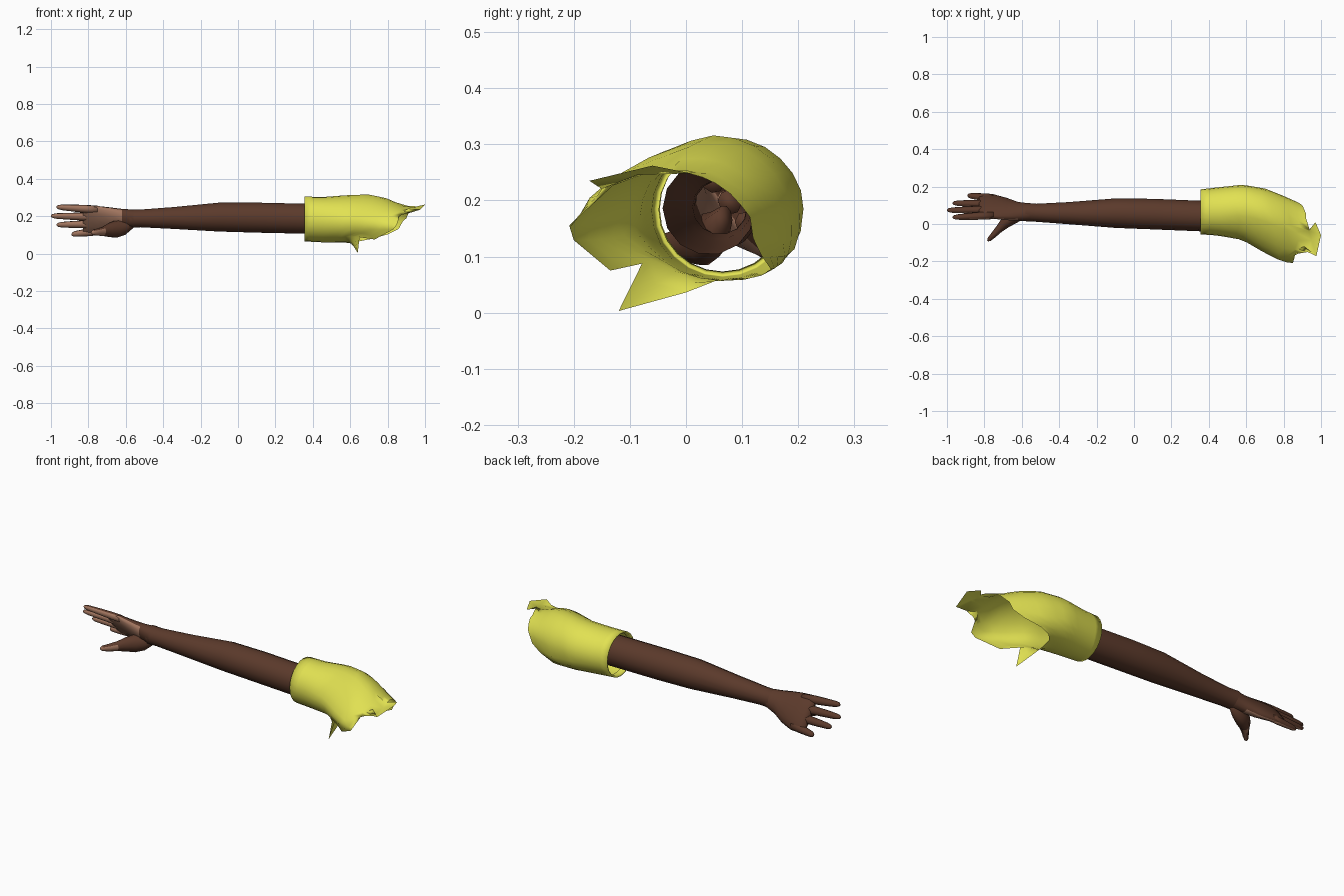
import bpy
import bmesh
from math import sin, cos, pi, radians
from mathutils import Vector

if "Cube" in bpy.data.objects:
    bpy.data.objects.remove(bpy.data.objects["Cube"])


def material(name, rgb):
    mat = bpy.data.materials.new(name)
    mat.use_nodes = True
    color = (*rgb, 1)
    mat.diffuse_color = color
    mat.node_tree.nodes["Principled BSDF"].inputs["Base Color"].default_value = color
    return mat


skin = material("brown skin", (0.105, 0.042, 0.024))
palm_skin = material("light palm skin", (0.36, 0.18, 0.115))
cloth = material("yellow cloth", (0.76, 0.76, 0.085))

# Tilted hand frame: across the knuckles, and out of the palm
ACROSS = Vector((0, 0.62, -0.78))
PALM = Vector((0, -0.78, -0.62))


def loft(name, rings, mats, cap_start=False, cap_end=False, palm_side=None):
    """Skin a list of equal-length point rings into one smooth object."""
    bm = bmesh.new()
    rows = [[bm.verts.new(p) for p in ring] for ring in rings]
    count = len(rows[0])
    for a, b in zip(rows, rows[1:]):
        for i in range(count):
            j = (i + 1) % count
            bm.faces.new((a[i], a[j], b[j], b[i]))
    if cap_start:
        bm.faces.new(rows[0])
    if cap_end:
        bm.faces.new(rows[-1])
    bmesh.ops.recalc_face_normals(bm, faces=bm.faces)
    if palm_side is not None:
        for f in bm.faces:
            c = f.calc_center_median()
            if f.normal.dot(PALM) > 0.15 and c.x < palm_side:
                f.material_index = 1
    mesh = bpy.data.meshes.new(name)
    bm.to_mesh(mesh)
    bm.free()
    for m in mats:
        mesh.materials.append(m)
    mesh.shade_smooth()
    obj = bpy.data.objects.new(name, mesh)
    bpy.context.collection.objects.link(obj)
    return obj


def oval(center, wide, thick, u=ACROSS, v=PALM, sides=14):
    center = Vector(center)
    return [center + u * wide * cos(2 * pi * i / sides) + v * thick * sin(2 * pi * i / sides)
            for i in range(sides)]


# Bare arm, hollow and open under the sleeve
arm = [(0.42, 0.04, 0.185, 0.083), (0.1, 0.053, 0.192, 0.083), (-0.1, 0.058, 0.195, 0.08),
       (-0.35, 0.058, 0.19, 0.06), (-0.52, 0.06, 0.188, 0.049), (-0.58, 0.064, 0.187, 0.05)]
loft("arm", [oval((x, y, z), r, r * 0.98) for x, y, z, r in arm], [skin])

# Palm, flattening from the wrist to the knuckles
palm = [(-0.56, 0.062, 0.187, 0.05, 0.048), (-0.62, 0.068, 0.183, 0.064, 0.041),
        (-0.68, 0.08, 0.177, 0.085, 0.036), (-0.75, 0.093, 0.176, 0.1, 0.029),
        (-0.8, 0.095, 0.177, 0.102, 0.023), (-0.83, 0.095, 0.177, 0.094, 0.014)]
loft("palm", [oval((x, y, z), w, t) for x, y, z, w, t in palm],
     [skin, palm_skin], cap_end=True, palm_side=-0.64)

# Fingers: knuckle offset, tip offset, tip position
fingers = {"index_finger": (-0.074, -0.092, -0.97), "middle_finger": (-0.025, -0.031, -1.0),
           "ring_finger": (0.024, 0.03, -0.97), "little_finger": (0.074, 0.095, -0.89)}
PROFILE = [(0, 0.023), (0.3, 0.023), (0.6, 0.02), (0.88, 0.016), (0.97, 0.011), (1, 0.004)]
for name, (base, tip, end) in fingers.items():
    rings = []
    for t, r in PROFILE:
        mid = Vector((-0.75, 0.093, 0.177)) + ACROSS * (base + (tip - base) * t)
        mid.x += (end + 0.75) * t
        rings.append(oval(mid, r, r * 0.85, sides=8))
    loft(name, rings, [skin, palm_skin], cap_start=True, cap_end=True, palm_side=-0.7)

# Thumb, a rounded heel that narrows and reaches forward
thumb = [(-0.56, 0.068, 0.165, 0.026), (-0.61, 0.052, 0.14, 0.042), (-0.655, 0.032, 0.13, 0.047),
         (-0.69, 0.004, 0.125, 0.037), (-0.72, -0.026, 0.119, 0.026), (-0.75, -0.058, 0.115, 0.02),
         (-0.775, -0.083, 0.113, 0.014), (-0.782, -0.09, 0.113, 0.005)]
side = Vector((-0.7, 0.71, 0))
loft("thumb", [oval((x, y, z), r * 0.8, r, side, Vector((0, 0, 1)), 10) for x, y, z, r in thumb],
     [skin, palm_skin], cap_start=True, cap_end=True, palm_side=-0.7)

# Sleeve sections: position, top, bottom, back, front
SECTIONS = [(0.355, 0.305, 0.065, 0.185, -0.055), (0.45, 0.302, 0.06, 0.196, -0.062),
            (0.58, 0.312, 0.058, 0.21, -0.085), (0.7, 0.316, 0.05, 0.19, -0.155),
            (0.8, 0.294, 0.06, 0.15, -0.205), (0.9, 0.247, 0.09, 0.105, -0.208),
            (1.0, 0.265, 0.2, 0.03, -0.19)]
# Where the torn edge ends, every fifteen degrees from the back over the top
TORN = [0.88, 0.9, 0.91, 0.92, 0.92, 0.93, 0.94, 0.97, 0.98, 0.96, 0.91, 0.87,
        0.85, 0.83, 0.73, 0.65, 0.64, 0.62, 0.61, 0.62, 0.65, 0.71, 0.8, 0.86]
# Pulled corners of the tear: shoulder flap, front panel, armpit scrap
RIPS = {7: (0.97, 0.01, 0.248), 8: (1.0, -0.06, 0.262), 9: (0.975, -0.172, 0.235),
        10: (0.91, -0.12, 0.24), 11: (0.87, -0.135, 0.222), 12: (0.85, -0.208, 0.155),
        14: (0.73, -0.135, 0.075), 16: (0.64, -0.12, 0.003), 17: (0.62, 0.0, 0.036)}


def sleeve_point(x, angle, scale=1):
    for a, b in zip(SECTIONS, SECTIONS[1:]):
        if x <= b[0]:
            break
    t = (x - a[0]) / (b[0] - a[0])
    top, low, back, front = [p + (q - p) * t for p, q in zip(a[1:], b[1:])]
    c, s = cos(angle), sin(angle)
    # Past the cuff the upper front flattens and the lower back squares off
    shift = min(max((x - 0.45) / 0.25, 0), 1)
    power = 1
    if c < 0 < s:
        power += 0.4 * shift
    elif s < 0 < c:
        power -= 0.35 * shift
    u = abs(c) ** power * (1 if c > 0 else -1)
    v = abs(s) ** power * (1 if s > 0 else -1)
    y = (back + front) / 2 + u * scale * (back - front) / 2
    z = (top + low) / 2 + v * scale * (top - low) / 2
    return Vector((x, y + 0.03 * shift * max(v, 0) * (1 - abs(u)),
                   z + 0.025 * shift * min(u, 0) * (1 - abs(v))))


START = SECTIONS[0][0]
STEPS = 12
angles = [radians(15 * i) for i in range(len(TORN))]
# Inner hem, then the outer cloth out to the torn edge
rings = [[sleeve_point(START + d, a, 0.93) for a in angles] for d in (0.035, 0.002)]
for s in range(STEPS + 1):
    rings.append([sleeve_point(START + (e - START) * s / STEPS, a) for e, a in zip(TORN, angles)])
for i, corner in RIPS.items():
    rings[-1][i] = Vector(corner)
    rings[-2][i] = rings[-2][i].lerp(rings[-1][i], 0.3)
loft("torn_sleeve", rings, [cloth])
